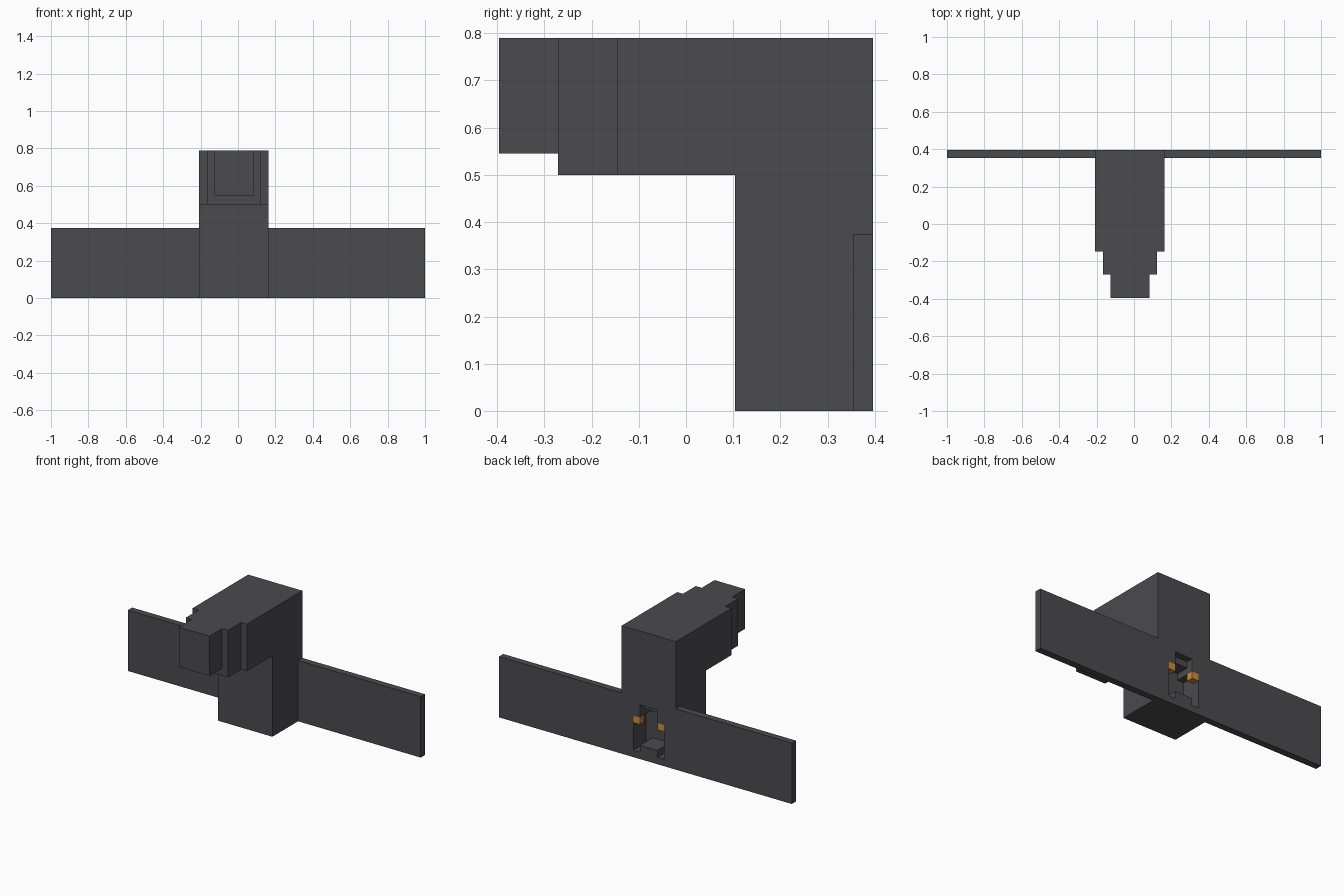
import bpy
import bmesh
from mathutils import Matrix, Vector

if "Cube" in bpy.data.objects:
    bpy.data.objects.remove(bpy.data.objects["Cube"], do_unlink=True)

BACK = 0.396      # rear plane
TOP = 0.79        # top plane
MID = -0.022      # centre line of the body


def material(name, rgb):
    m = bpy.data.materials.new(name)
    m.use_nodes = True
    m.diffuse_color = (*rgb, 1)
    m.node_tree.nodes["Principled BSDF"].inputs["Base Color"].default_value = (*rgb, 1)
    return m


dark_grey = material("dark grey", (0.07, 0.068, 0.075))
orange = material("orange", (0.62, 0.26, 0.04))


def make_object(name, bm, mat):
    bmesh.ops.recalc_face_normals(bm, faces=bm.faces[:])
    mesh = bpy.data.meshes.new(name)
    bm.to_mesh(mesh)
    bm.free()
    mesh.materials.append(mat)
    ob = bpy.data.objects.new(name, mesh)
    bpy.context.collection.objects.link(ob)
    return ob


def box(name, low, high, mat=dark_grey):
    low, high = Vector(low), Vector(high)
    bm = bmesh.new()
    bmesh.ops.create_cube(bm, size=1, matrix=Matrix.Translation((low + high) / 2)
                          @ Matrix.Diagonal((*(high - low), 1)))
    return make_object(name, bm, mat)


def prism(name, points, depth):
    """Extrude a closed outline of 3D points along a vector."""
    bm = bmesh.new()
    face = bm.faces.new([bm.verts.new(p) for p in points])
    new = bmesh.ops.extrude_face_region(bm, geom=[face])["geom"]
    bmesh.ops.translate(bm, vec=depth, verts=[v for v in new if isinstance(v, bmesh.types.BMVert)])
    return make_object(name, bm, dark_grey)


def cut(target, cutter):
    mod = target.modifiers.new("Recess", 'BOOLEAN')
    mod.operation = 'DIFFERENCE'
    mod.solver = 'EXACT'
    mod.object = cutter
    cutter.hide_render = True
    cutter.hide_set(True)


# L-shaped body: upright column with an overhanging head
profile = [(BACK, 0), (BACK, TOP), (-0.146, TOP), (-0.146, 0.5), (0.104, 0.5), (0.104, 0)]
body = prism("body", [(-0.208, y, z) for y, z in profile], (0.37, 0, 0))

# Stepped nose on the front of the head
box("nose_step", (MID - 0.145, -0.271, 0.5), (MID + 0.145, -0.146, TOP))
box("nose_tip", (MID - 0.104, -BACK, 0.545), (MID + 0.104, -0.271, TOP))

# Thin plate wings on both sides, flush with the rear
box("wing_left", (0.162, 0.354, 0), (1, BACK, 0.375))
box("wing_right", (-1, 0.354, 0), (-0.208, BACK, 0.375))

# Rear recess: wide opening with two lower legs and a shallow upper slot
half = [(0.06, 0.085), (0.06, 0.042), (0.104, 0.042), (0.104, 0.255), (0.06, 0.255), (0.06, 0.295)]
outline = half + [(-u, z) for u, z in reversed(half)]
cut(body, prism("recess_cutter", [(MID + u, BACK - 0.125, z) for u, z in outline], (0, 0.2, 0)))
cut(body, box("slot_cutter", (MID - 0.06, BACK - 0.042, 0.29), (MID + 0.06, BACK + 0.1, 0.334)))

# Small contact blocks in the upper corners of the recess
for side, sign in (("left", 1), ("right", -1)):
    a, b = sorted((MID + sign * 0.06, MID + sign * 0.104))
    box("contact_" + side, (a, BACK - 0.042, 0.213), (b, BACK, 0.255), orange)
